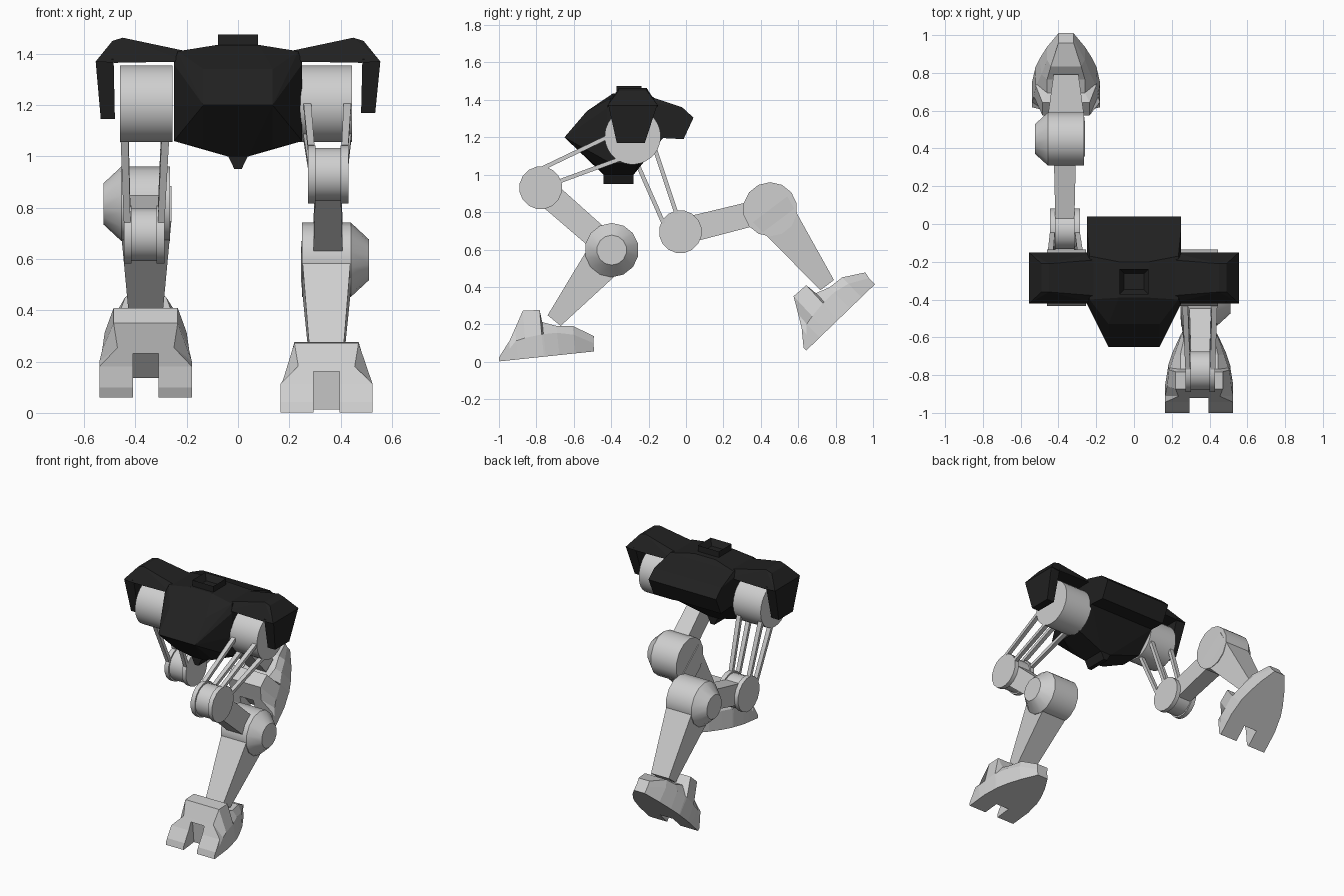
import bpy, bmesh, math
from mathutils import Vector, Matrix

if "Cube" in bpy.data.objects:
    bpy.data.objects.remove(bpy.data.objects["Cube"])


def material(name, value):
    m = bpy.data.materials.new(name)
    m.diffuse_color = (value, value, value, 1)
    m.use_nodes = True
    m.node_tree.nodes["Principled BSDF"].inputs["Base Color"].default_value = m.diffuse_color
    return m


BLACK = material("black_armour", 0.015)
GREY = material("light_grey_metal", 0.62)


def finish(name, bm, mat, smooth=False):
    bmesh.ops.recalc_face_normals(bm, faces=bm.faces)
    me = bpy.data.meshes.new(name)
    bm.to_mesh(me)
    bm.free()
    me.materials.append(mat)
    ob = bpy.data.objects.new(name, me)
    bpy.context.collection.objects.link(ob)
    if smooth:
        bpy.context.view_layer.objects.active = ob
        ob.select_set(True)
        bpy.ops.object.shade_smooth_by_angle(angle=math.radians(40))
        ob.select_set(False)
    return ob


def hull(name, points, mat, mirror=False):
    bm = bmesh.new()
    pts = list(points)
    if mirror:
        pts += [(-x, y, z) for x, y, z in pts]
    for p in pts:
        bm.verts.new(p)
    r = bmesh.ops.convex_hull(bm, input=bm.verts)
    loose = [v for v in bm.verts if not v.link_faces]
    bmesh.ops.delete(bm, geom=loose, context='VERTS')
    bmesh.ops.dissolve_limit(bm, angle_limit=0.03, verts=bm.verts, edges=bm.edges)
    return finish(name, bm, mat)


def drum(name, rings, y, z, sides, mat):
    """Turned part along x; rings are (x, radius)."""
    bm = bmesh.new()
    loops = []
    for x, r in rings:
        loops.append([bm.verts.new((x, y + r * math.cos((i + .5) * math.tau / sides),
                                    z + r * math.sin((i + .5) * math.tau / sides)))
                      for i in range(sides)])
    for a, b in zip(loops, loops[1:]):
        for i in range(sides):
            j = (i + 1) % sides
            bm.faces.new((a[i], a[j], b[j], b[i]))
    bm.faces.new(loops[0])
    bm.faces.new(loops[-1])
    return finish(name, bm, mat, True)


def beam(name, a, b, wa, wb, ta, tb, mat):
    """Tapered bar: w = half width in x, t = half thickness in the yz plane."""
    a, b = Vector(a), Vector(b)
    n = Vector((0, -(b.z - a.z), b.y - a.y)).normalized()
    pts = []
    for p, w, t in ((a, wa, ta), (b, wb, tb)):
        for sx in (-1, 1):
            for sn in (-1, 1):
                pts.append(p + Vector((sx * w, 0, 0)) + n * sn * t)
    return hull(name, pts, mat)


# --- body ---
hull("body_hull", [
    (.135, -.65, 1.2), (.135, -.53, 1.34), (.18, -.48, 1.36), (.25, -.42, 1.36),
    (.235, -.40, 1.41), (.235, -.17, 1.41), (.25, -.12, 1.36), (.25, -.12, 1.2),
    (.25, -.40, 1.06), (.25, -.25, 1.06), (.135, -.46, 1.03), (.25, -.42, 1.2),
    (.04, -.44, 1.0), (.04, -.28, 1.0), (.08, -.39, 1.435), (.08, -.2, 1.435)], BLACK, True)
hull("rear_block", [
    (.25, -.22, 1.39), (.235, -.17, 1.41), (.25, -.02, 1.36), (.25, .04, 1.305),
    (.25, -.013, 1.19), (.25, -.2, 1.2)], BLACK, True)
hull("belly_fin", [(.04, -.44, 1.005), (.04, -.28, 1.005),
                   (.014, -.44, .95), (.014, -.28, .95)], BLACK, True)

# roof hatch with recessed top
bm = bmesh.new()
bmesh.ops.create_cube(bm, size=1, matrix=Matrix.Translation((0, -.305, 1.445))
                      @ Matrix.Diagonal((.155, .135, .06, 1)))
bm.normal_update()
top = max(bm.faces, key=lambda f: f.normal.z)
bmesh.ops.inset_region(bm, faces=[top], thickness=.035)
bmesh.ops.translate(bm, verts=top.verts, vec=(0, 0, -.04))
finish("roof_hatch", bm, BLACK)

# --- shoulder armour ---
for s, side in ((1, "right"), (-1, "left")):
    hull("shoulder_armour_" + side, [(s * x, y, z) for x, y0, y1, z in (
        (.2, -.38, -.19, 1.41), (.2, -.42, -.15, 1.37), (.45, -.36, -.21, 1.463),
        (.49, -.36, -.21, 1.45), (.555, -.42, -.15, 1.37), (.48, -.42, -.15, 1.365),
        (.53, -.38, -.19, 1.40)) for y in (y0, y1)], BLACK)
    low = 1.17 if s > 0 else 1.145
    hull("shoulder_flap_" + side, [(s * x, y, z) for x, y0, y1, z in (
        (.485, -.415, -.155, 1.38), (.555, -.415, -.155, 1.37),
        (.48, -.37, -.22, low), (.535, -.37, -.22, low)) for y in (y0, y1)], BLACK)

# foot cross sections: sole u, top u, sole/side half width, side v, top half width, top v
FOOT = [(0, .015, .18, .18, .02, .18, .04),
        (.06, .066, .18, .18, .06, .18, .104),
        (.10, .104, .18, .18, .10, .11, .17),
        (.15, .153, .18, .17, .11, .125, .256),
        (.24, .243, .165, .16, .12, .125, .251),
        (.25, .25, .165, .155, .12, .10, .185),
        (.323, .323, .14, .13, .12, .10, .157),
        (.41, .41, .10, .10, .10, .08, .148),
        (.51, .517, .04, .04, .045, .04, .081)]


def foot(side, x, toe, angle):
    place = Matrix.Translation((x, toe[0], toe[1])) @ Matrix.Rotation(math.radians(angle), 4, 'X')
    bm = bmesh.new()
    loops = []
    for ub, ut, wb, ws, vs, wt, vt in FOOT:
        half = [(wb, ub, 0), (ws, ub, vs), (wt, ut, vt)]
        ring = half + [(-a, b, c) for a, b, c in reversed(half)]
        loops.append([bm.verts.new(place @ Vector(p)) for p in ring])
    for a, b in zip(loops, loops[1:]):
        for i in range(6):
            j = (i + 1) % 6
            bm.faces.new((a[i], a[j], b[j], b[i]))
    bm.faces.new(loops[0])
    bm.faces.new(loops[-1])
    ob = finish("foot_" + side, bm, GREY)
    # gap between the two toes
    cut = bmesh.new()
    bmesh.ops.create_cube(cut, size=1, matrix=place @ Matrix.Translation((0, .01, 0))
                          @ Matrix.Diagonal((.1, .2, .3, 1)))
    cutter = finish("toe_gap_cutter_" + side, cut, GREY)
    cutter.hide_render = True
    cutter.hide_set(True)
    mod = ob.modifiers.new("toe_gap", 'BOOLEAN')
    mod.operation = 'DIFFERENCE'
    mod.solver = 'EXACT'
    mod.object = cutter


def leg(side, s, dx, knee, hock, ankle, rods, toe, angle):
    hip = (-.285, 1.205)

    def X(v):
        return s * (v + dx)
    drum("hip_drum_" + side, [(X(.24), .15), (X(.445), .15)], *hip, 32, GREY)
    # knee pulley: two flanges and a core
    for n, (a, b, r) in {"inner_flange": (.272, .302, .115), "core": (.302, .4, .105),
                         "outer_flange": (.4, .43, .115)}.items():
        drum("knee_" + n + "_" + side, [(X(a), r), (X(b), r)], *knee, 16, GREY)
    # four thin thigh rods
    for i, (h, k) in enumerate(rods):
        for n, xh, xk in (("inner", .268, .285), ("outer", .428, .417)):
            beam(f"thigh_rod_{n}_{i}_{side}", (X(xh), *h), (X(xk), *k),
                 .015, .013, .011, .011, GREY)
    beam("upper_shin_" + side, (X(.351), *knee), (X(.351), *hock), .049, .06, .07, .065, GREY)
    drum("hock_drum_" + side, [(X(.25), .145), (X(.44), .145), (X(.51), .08)], *hock, 14, GREY)
    beam("lower_shin_" + side, (X(.345), *hock), (X(.345), *ankle), .1, .066, .115, .045, GREY)
    foot(side, X(.345), toe, angle)


# --- legs: right one planted forward, left one lifted behind ---
leg("right", 1, 0, (-.777, .93), (-.397, .597), (-.705, .22),
    [((-.37, 1.225), (-.766, 1.035)), ((-.35, 1.085), (-.67, .967))], (-.998, .002), 6)
leg("left", -1, .015, (-.03, .695), (.45, .815), (.755, .41),
    [((-.27, 1.08), (-.12, .74)), ((-.17, 1.15), (-.05, .79))], (.643, .06), 44)
